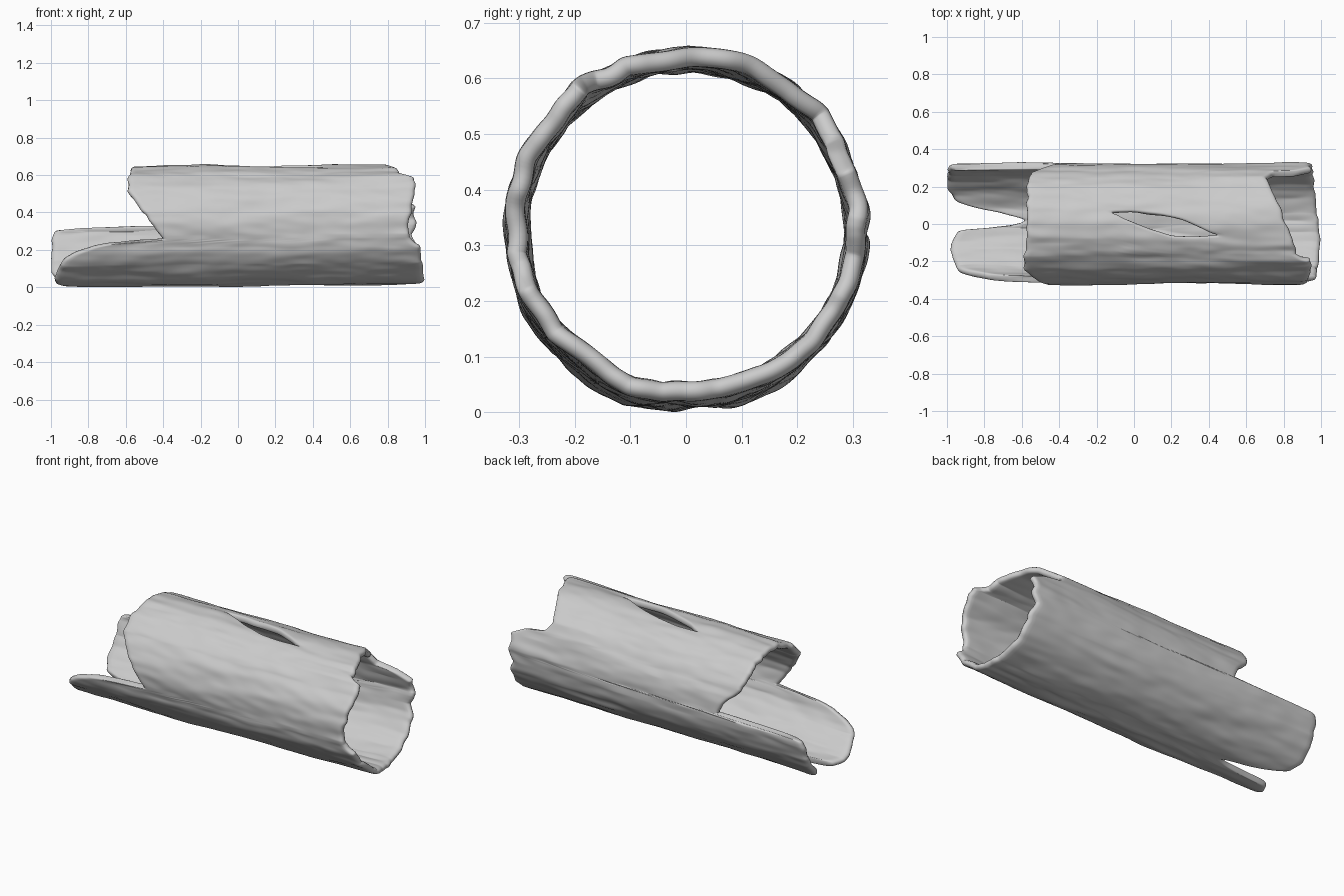
import bpy, bmesh, math
from mathutils import Vector, noise

if "Cube" in bpy.data.objects:
    bpy.data.objects.remove(bpy.data.objects["Cube"])

ROWS = 44

# Broken-end outlines: (angle in degrees, x). 90 top, 180 front, 270 bottom, 360 back
LEFT = [(90, -.575), (110, -.575), (125, -.585), (142, -.59), (165, -.51), (180, -.45),
        (188, -.42), (193, -.40), (194.5, -.52), (196.5, -.68), (200, -.78), (207, -.88),
        (213, -.93), (228, -.965), (243, -.98), (255, -.97), (263, -.94), (266, -.78),
        (269, -.66), (273, -.58), (276, -.60), (281, -.72), (288, -.87), (294, -.96),
        (309, -1.0), (345, -1.0), (356, -.985), (358, -.97), (359.2, -.43), (363, -.43),
        (375, -.48), (389, -.55), (410, -.575), (450, -.575)]
RIGHT = [(90, .84), (105, .86), (115, .87), (121, .90), (125, .95), (140, .95), (165, .93),
         (180, .91), (193, .92), (202, .97), (220, .985), (250, 1.0), (280, .98), (300, .97),
         (335, .96), (350, .93), (362, .96), (372, .93), (379, .95), (386, .88), (390, .74),
         (400, .71), (432, .79), (450, .84)]
# Edges of the split in the top: (x, y)
SPLIT_FRONT = [(-.10, .065), (-.06, .035), (.05, -.015), (.20, -.065), (.32, -.07), (.43, -.065)]
SPLIT_BACK = [(-.10, .065), (0, .067), (.12, .055), (.25, .025), (.35, -.02), (.43, -.065)]


def interp(table, v):
    if v <= table[0][0]:
        return table[0][1]
    for (a, p), (b, q) in zip(table, table[1:]):
        if v <= b:
            return p + (q - p) * (v - a) / (b - a)
    return table[-1][1]


def bark_point(x, deg):
    a = math.radians(deg)
    c, s = math.cos(a), math.sin(a)
    r = .322
    r += .010 * noise.noise(Vector((x * 1.6, c * 2.2, s * 2.2)))
    r += .008 * noise.noise(Vector((x * 2.5 + 7, c * 6, s * 6)))
    r += .004 * noise.noise(Vector((x * 9 + 3, c * 9, s * 9)))
    return Vector((x, r * c, .339 + .008 * x + r * s))


# Hollow log shell, unrolled from the seam along the top
angles = sorted(set(range(90, 451, 3)) | {k for k, _ in LEFT + RIGHT})
bm = bmesh.new()
grid = []
for deg in angles:
    a = math.radians(deg)
    jag = .012 * noise.noise(Vector((math.cos(a) * 7, math.sin(a) * 7, 2)))
    x0 = max(interp(LEFT, deg) + jag, -1)
    x1 = min(interp(RIGHT, deg) + jag, 1)
    column = []
    for i in range(ROWS + 1):
        x = x0 + (x1 - x0) * i / ROWS
        # spread the seam open to form the split
        near = min(deg - 90, 450 - deg)
        edge = SPLIT_FRONT if deg < 270 else SPLIT_BACK
        shift = -math.degrees(interp(edge, x) / .325) * max(0, 1 - near / 50)
        column.append(bm.verts.new(bark_point(x, deg + shift)))
    grid.append(column)
for c0, c1 in zip(grid, grid[1:]):
    for i in range(ROWS):
        bm.faces.new((c0[i], c1[i], c1[i + 1], c0[i + 1]))
bmesh.ops.remove_doubles(bm, verts=bm.verts[:], dist=1e-4)
low = min(v.co.z for v in bm.verts)
bmesh.ops.translate(bm, verts=bm.verts[:], vec=(0, 0, -low))
for f in bm.faces:
    f.smooth = True

mesh = bpy.data.meshes.new("hollow_log")
bm.to_mesh(mesh)
bm.free()
log = bpy.data.objects.new("hollow_log", mesh)
bpy.context.collection.objects.link(log)

# Wall thickness and rounded rims
wall = log.modifiers.new("wall", 'SOLIDIFY')
wall.thickness = .036
wall.offset = -1
rounding = log.modifiers.new("rounding", 'SUBSURF')
rounding.levels = rounding.render_levels = 1
